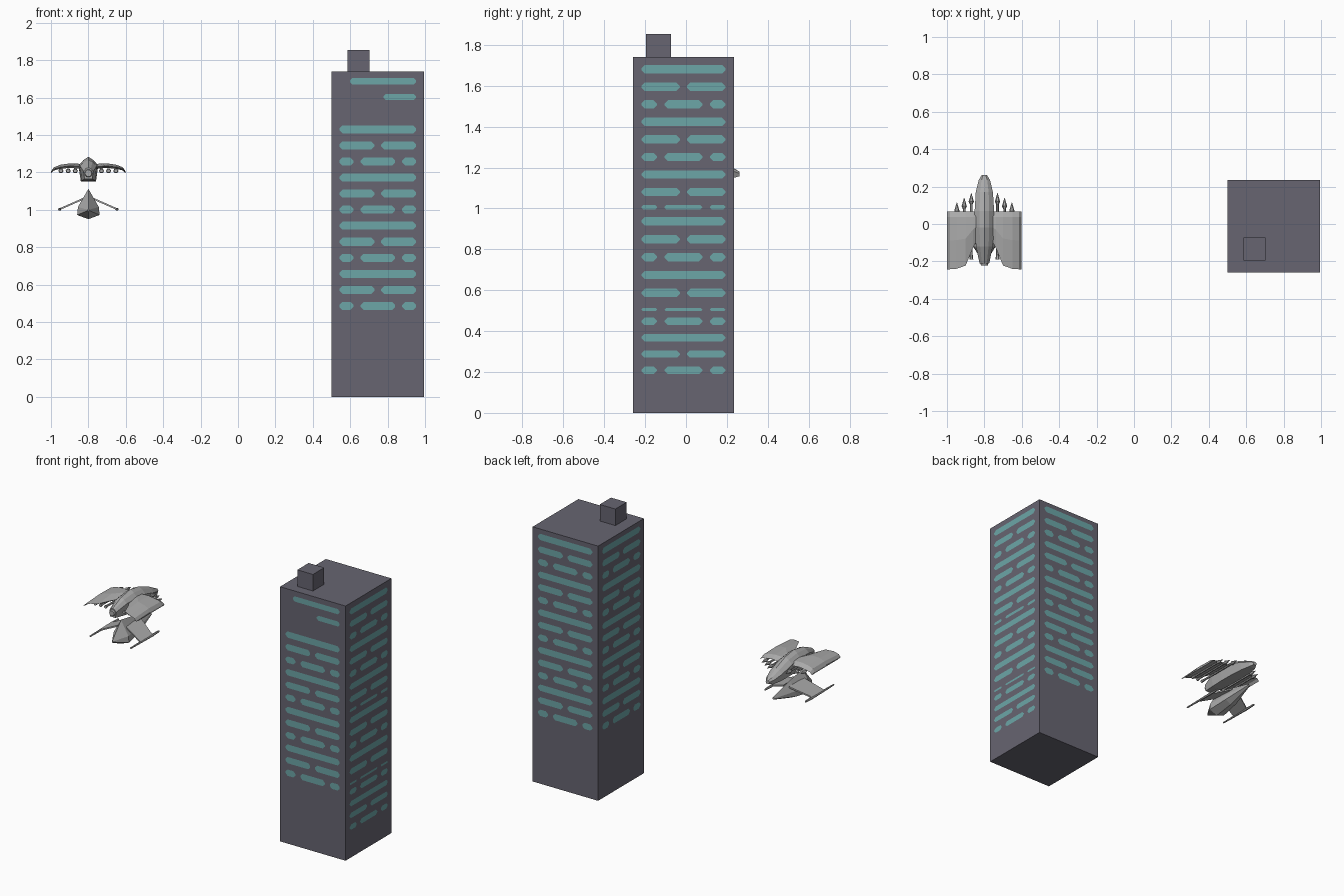
import bpy, bmesh, math
from mathutils import Vector

if "Cube" in bpy.data.objects:
    bpy.data.objects.remove(bpy.data.objects["Cube"])


def material(name, rgb):
    m = bpy.data.materials.new(name)
    m.diffuse_color = (*rgb, 1)
    m.use_nodes = True
    m.node_tree.nodes["Principled BSDF"].inputs["Base Color"].default_value = m.diffuse_color
    return m


WALL = material("slate_wall", (0.135, 0.13, 0.165))
GLASS = material("teal_window", (0.15, 0.38, 0.39))
HULL = material("grey_hull", (0.40, 0.40, 0.40))


def finish(name, bm, mat, fix=True):
    if fix:
        bmesh.ops.recalc_face_normals(bm, faces=bm.faces)
    me = bpy.data.meshes.new(name)
    bm.to_mesh(me)
    bm.free()
    me.materials.append(mat)
    ob = bpy.data.objects.new(name, me)
    bpy.context.collection.objects.link(ob)
    return ob


def box(name, lo, hi, mat):
    bm = bmesh.new()
    bmesh.ops.create_cube(bm, size=1)
    for v in bm.verts:
        v.co = Vector([l + (c + 0.5) * (h - l) for c, l, h in zip(v.co, lo, hi)])
    return finish(name, bm, mat)


def loft(bm, rings):
    """Skin a list of equal-length point rings and cap both ends."""
    rows = [[bm.verts.new(p) for p in r] for r in rings]
    n = len(rows[0])
    for a, b in zip(rows, rows[1:]):
        for i in range(n):
            bm.faces.new((a[i], a[(i + 1) % n], b[(i + 1) % n], b[i]))
    bm.faces.new(rows[0])
    bm.faces.new(rows[-1])


def ring(cx, y, half):
    """Closed ring at y from a right-half outline running from top to bottom."""
    left = [(-x, z) for x, z in reversed(half) if x > 0]
    return [(cx + x, y, z) for x, z in half + left]


def tube(bm, x, z, stations, sides=6):
    loft(bm, [[(x + r * math.cos(2 * math.pi * i / sides), y,
                z + r * math.sin(2 * math.pi * i / sides)) for i in range(sides)]
              for y, r in stations])


# Tower and its roof housing
X0, X1, Y0, Y1, TOP = 0.5, 0.995, -0.26, 0.235, 1.74
box("tower", (X0, Y0, 0), (X1, Y1, TOP), WALL)
box("roof_housing", (0.585, -0.195, TOP), (0.703, -0.073, 1.853), WALL)

# Window rows: one long pane, two panes, three panes, repeating down the wall
PANES = [[(-0.205, 0.205)],
         [(-0.205, -0.018), (0.018, 0.205)],
         [(-0.205, -0.13), (-0.092, 0.092), (0.13, 0.205)]]
STEP = 0.0858
full = [(1.687 - i * STEP, i % 3, 0.043) for i in range(15)]
right = ([(1.681 - i * STEP, i % 3, 0.041) for i in range(8)] + [(1.006, 2, 0.02)]
         + [(0.937 - i * 0.0875, i % 3, 0.041) for i in range(5)] + [(0.505, 2, 0.014)]
         + [(0.448 - i * 0.08, (i + 2) % 3, 0.036) for i in range(4)])


def windows(name, origin, u, normal, rows, extra=()):
    bm = bmesh.new()
    u, normal, origin = Vector(u), Vector(normal), Vector(origin)
    todo = [(a, b, z, h) for z, k, h in rows for a, b in PANES[k]] + list(extra)
    for a, b, z, h in todo:
        c, h = min(0.016, h * 0.4), h / 2
        t = h - c if h > c else 0.004
        pts = [(a + c, -h), (b - c, -h), (b, -t), (b, t), (b - c, h), (a + c, h), (a, t), (a, -t)]
        bm.faces.new([bm.verts.new(origin + u * p + normal * 0.002 + Vector((0, 0, z + q)))
                      for p, q in pts])
    finish(name, bm, GLASS, fix=False)


xm, ym = (X0 + X1) / 2, (Y0 + Y1) / 2
windows("front_windows", (xm, Y0, 0), (1, 0, 0), (0, -1, 0), full[3:],
        [(-0.15, 0.205, 1.687, 0.036), (0.03, 0.205, 1.603, 0.034)])
windows("back_windows", (xm, Y1, 0), (-1, 0, 0), (0, 1, 0), full)
windows("left_windows", (X0, ym, 0), (0, -1, 0), (-1, 0, 0), full)
windows("right_windows", (X1, ym, 0), (0, 1, 0), (1, 0, 0), right)

# Upper craft: fuselage with its nose towards +y
CX = -0.8
bm = bmesh.new()
hull = [(-0.21, 0.026, 1.225, 1.205, 1.165), (-0.12, 0.045, 1.265, 1.235, 1.155),
        (-0.02, 0.052, 1.283, 1.238, 1.153), (0.07, 0.052, 1.268, 1.23, 1.152),
        (0.17, 0.046, 1.23, 1.2, 1.15), (0.235, 0.03, 1.195, 1.18, 1.15),
        (0.262, 0.014, 1.178, 1.172, 1.158)]
loft(bm, [ring(CX, y, [(0, t), (w * 0.5, (t + m) / 2 + 0.006), (w, m), (w * 0.78, b)])
          for y, w, t, m, b in hull])
finish("fuselage", bm, HULL)

bm = bmesh.new()
tube(bm, CX, 1.195, [(-0.222, 0.018), (-0.2, 0.024), (-0.15, 0.024)], 10)
finish("exhaust", bm, HULL)

# Drooping wings: each station is offset, mid height, thickness, rear y
for side, label in ((-1, "left"), (1, "right")):
    bm = bmesh.new()
    rings = []
    for d, z, th, rear in ((0.035, 1.228, 0.022, -0.08), (0.062, 1.232, 0.022, -0.13),
                           (0.1, 1.234, 0.02, -0.222), (0.15, 1.228, 0.018, -0.24),
                           (0.185, 1.217, 0.014, -0.242), (0.199, 1.2, 0.008, -0.242)):
        x, front, h = CX + side * d, 0.067, th / 2
        rings.append([(x, front, z - h), (x, front - 0.03, z + h), (x, (front + rear) / 2, z + h * 1.4),
                      (x, rear, z), (x, rear + 0.03, z - h)])
    loft(bm, rings)
    finish(label + "_wing", bm, HULL)

    # Missiles slung under the wing
    bm = bmesh.new()
    for d, tip in ((0.07, 0.165), (0.108, 0.14), (0.147, 0.115)):
        tube(bm, CX + side * d, 1.208, [(-0.19, 0.011), (-0.16, 0.007), (tip - 0.06, 0.007),
                                        (tip - 0.045, 0.014), (tip, 0.001)])
    finish(label + "_missiles", bm, HULL)

# Lower craft: faceted hull with its nose towards -y
bm = bmesh.new()
low = [(-0.212, 0.004, 1.006, 1.0, 0.996, 0.99), (-0.12, 0.06, 1.112, 1.015, 0.972, 0.95),
       (0.02, 0.045, 1.09, 1.025, 0.99, 0.97), (0.2, 0.008, 1.045, 1.035, 1.03, 1.025)]
loft(bm, [ring(CX, y, [(0, t), (w * 0.93, m), (w, l), (0, b)]) for y, w, t, m, l, b in low])
finish("lower_hull", bm, HULL)

# Lower craft: sloping wings with a rod at each tip
for side, label in ((-1, "left"), (1, "right")):
    bm = bmesh.new()
    loft(bm, [[(CX + side * d, y0, z - 0.005), (CX + side * d, y1, z - 0.005),
               (CX + side * d, y1, z + 0.005), (CX + side * d, y0, z + 0.005)]
              for d, z, y0, y1 in ((0.02, 1.062, -0.1, 0.06), (0.152, 1.004, -0.13, 0.0))])
    finish("lower_" + label + "_wing", bm, HULL)
    bm = bmesh.new()
    tube(bm, CX + side * 0.153, 1.003, [(-0.235, 0.005), (-0.12, 0.007), (0.0, 0.009), (0.07, 0.006)])
    finish("lower_" + label + "_rod", bm, HULL)
